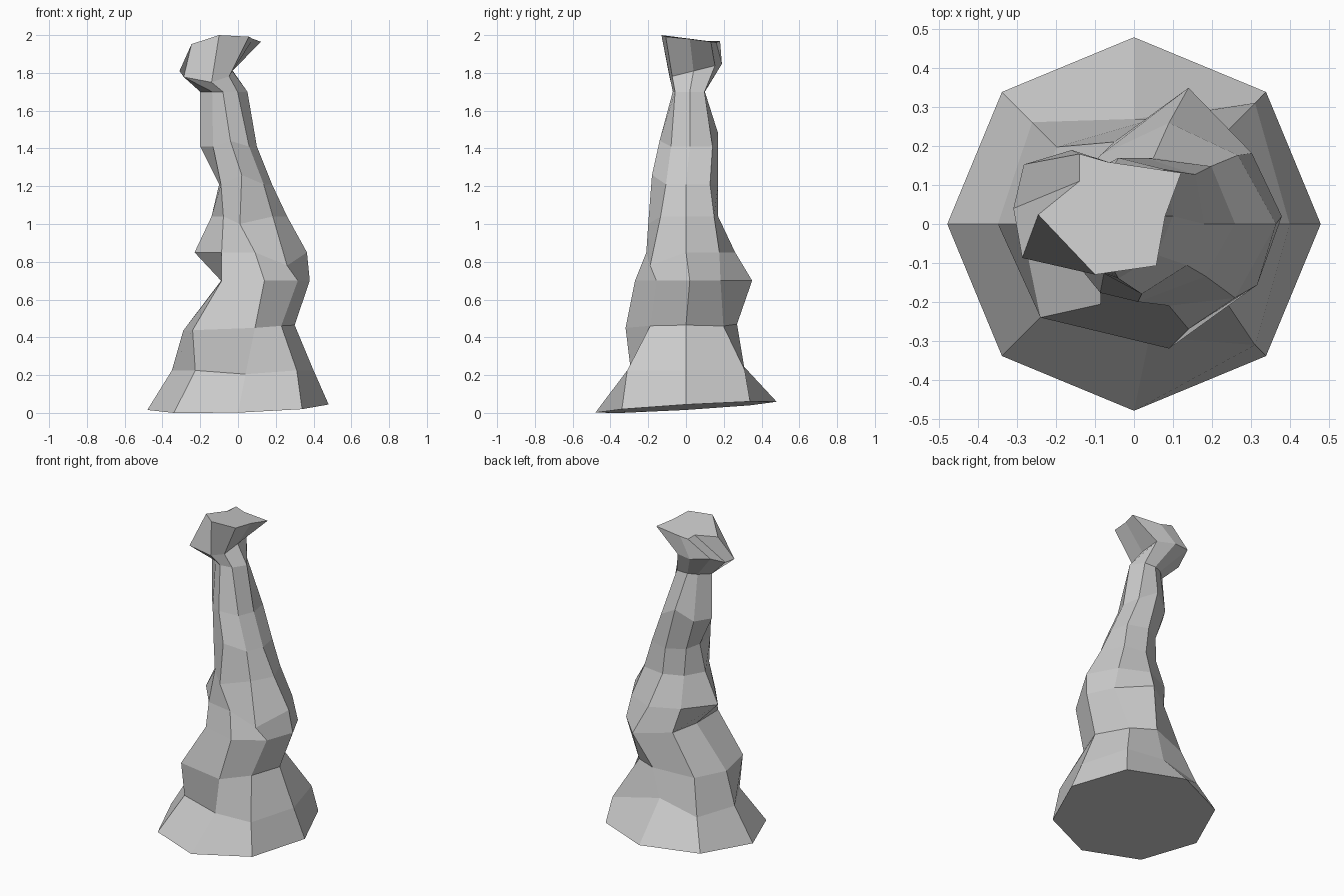
import bpy, bmesh
from math import cos, sin, tau

SIDES = 8
# Eroded cross-sections: height, centre x, centre y, then radius every 45 degrees from +x
SECTIONS = [
    (0.03, 0.0, 0.0, [0.48] * SIDES),
    (0.225, 0.0, 0.0, [.40, .44, .27, .37, .35, .32, .29, .44]),
    (0.45, 0.0, 0.0, [.30, .28, .27, .28, .29, .34, .33, .31]),
    (0.70, 0.14, 0.02, [.24, .23, .33, .27, .23, .32, .29, .25]),
    (0.85, 0.09, 0.0, [.275, .25, .26, .25, .32, .25, .21, .24]),
    (1.04, 0.05, 0.0, [.21, .21, .17, .17, .19, .18, .20, .19]),
    (1.21, 0.03, 0.0, [.15, .18, .17, .15, .13, .17, .18, .15]),
    (1.41, -0.04, 0.02, [.14, .17, .15, .14, .16, .13, .16, .14]),
    (1.70, -0.08, 0.02, [.13, .11, .08, .08, .12, .08, .09, .11]),
    (1.81, -0.16, 0.04, [.13, .16, .15, .16, .15, .18, .12, .16]),
    (1.975, -0.07, 0.02, [.15, .20, .14, .17, .19, .15, .15, .18]),
]
# Slope of a section in x and y, by section index (foot, head underside, head top)
TILT = {0: (.03, .06), 2: (.05, .0), 9: (.0, .25), 10: (.03, -.10)}
# Chipped corners: (section, corner) -> offset
CHIPS = {
    (1, 2): (0, 0, .06), (1, 6): (.04, 0, -.02),
    (2, 2): (.05, 0, .02), (2, 6): (.09, .01, 0), (2, 7): (.01, .03, 0),
    (4, 7): (0, -.02, -.07), (5, 6): (-.04, 0, -.04),
    (6, 6): (-.01, 0, .05), (7, 2): (0, 0, .07), (7, 6): (0, 0, .03),
    (9, 6): (.02, 0, -.03), (9, 3): (-.01, 0, .03),
    (10, 1): (.05, -.03, 0), (10, 3): (.05, .04, .01),
    (10, 4): (.12, .09, 0), (10, 5): (-.07, .11, -.03), (10, 6): (-.03, 0, .01),
}


def add_section(bm, index):
    z, cx, cy, radii = SECTIONS[index]
    tx, ty = TILT.get(index, (0, 0))
    ring = []
    for k, r in enumerate(radii):
        dx, dy = r * cos(tau * k / SIDES), r * sin(tau * k / SIDES)
        ox, oy, oz = CHIPS.get((index, k), (0, 0, 0))
        height = max(0, z + dx * tx + dy * ty + oz)
        ring.append(bm.verts.new((cx + dx + ox, cy + dy + oy, height)))
    return ring


bm = bmesh.new()
rings = [add_section(bm, i) for i in range(len(SECTIONS))]

# Skin between neighbouring sections
for low, high in zip(rings, rings[1:]):
    for k in range(SIDES):
        n = (k + 1) % SIDES
        bm.faces.new((low[k], low[n], high[n], high[k]))

# Flat foot and top
bm.faces.new(rings[0][::-1])
bm.faces.new(rings[-1])
bmesh.ops.recalc_face_normals(bm, faces=bm.faces)

mesh = bpy.data.meshes.new("rock_pillar")
bm.to_mesh(mesh)
bm.free()
bpy.context.collection.objects.link(bpy.data.objects.new("rock_pillar", mesh))
